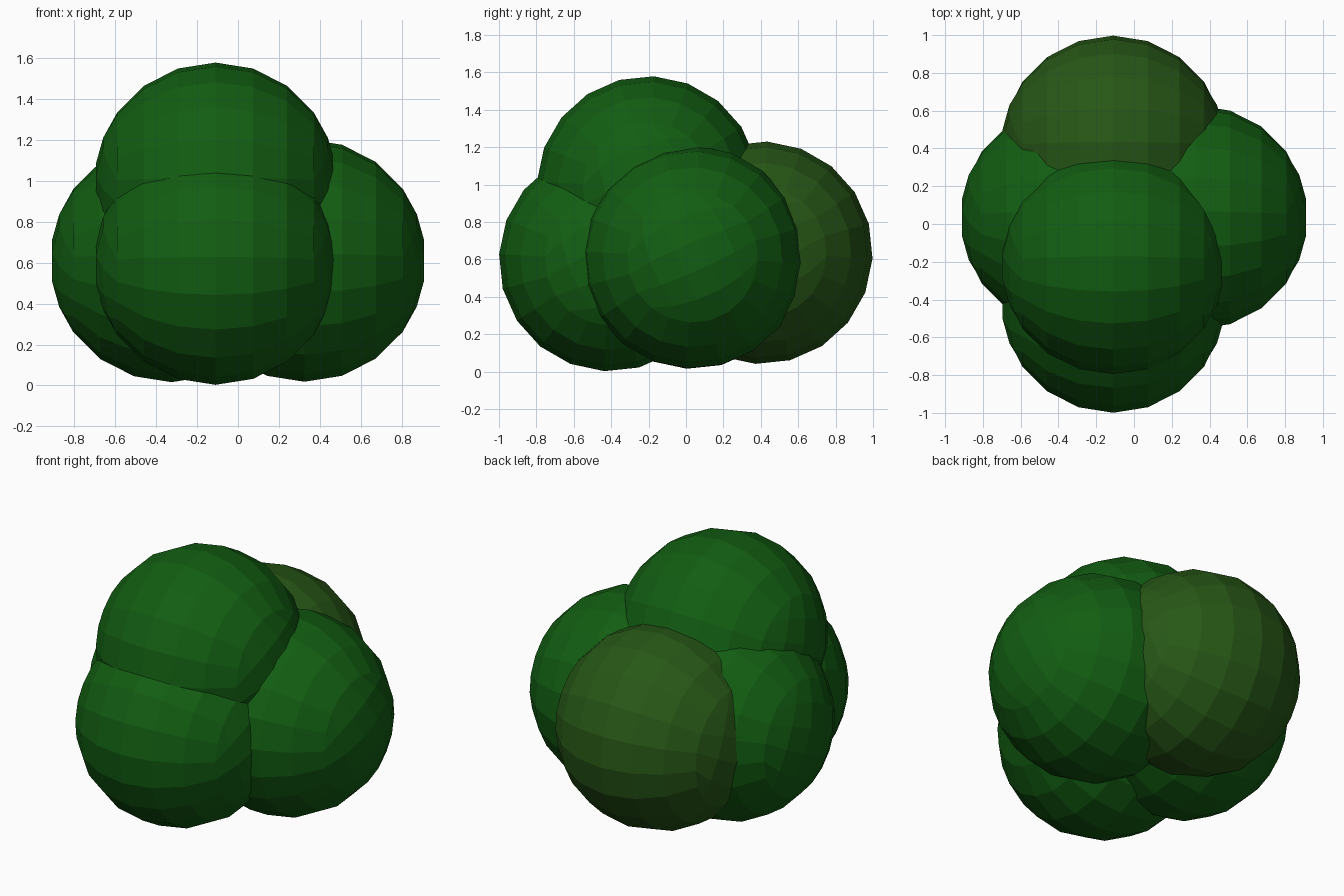
import bpy, bmesh
from math import sin, cos, pi, radians, sqrt

if "Cube" in bpy.data.objects:
    bpy.data.objects.remove(bpy.data.objects["Cube"])

SEGMENTS = 20
CAP = radians(36)      # angular radius of the gridded end caps
TILT = radians(24)     # turn of the grid around the x axis


def on_sphere(side, p, q):
    """Unit sphere point on the given x side, with tilted (p, q) in the yz plane."""
    return (side * sqrt(max(0, 1 - p * p - q * q)),
            p * cos(TILT) - q * sin(TILT), p * sin(TILT) + q * cos(TILT))


def add_band_vert(bm, i, j):
    theta = CAP + radians(18) * i
    phi = -pi / 4 + 2 * pi * j / SEGMENTS
    side = 1 if cos(theta) >= 0 else -1
    return bm.verts.new(on_sphere(side, sin(theta) * cos(phi), sin(theta) * sin(phi)))


def add_cap_vert(bm, side, i, j):
    u, v, k = i / 2.5 - 1, j / 2.5 - 1, pi / 4
    p = u * cos(k * v) + sin(k * u) - u * sin(k)
    q = v * cos(k * u) + sin(k * v) - v * sin(k)
    return bm.verts.new(on_sphere(side, sin(CAP) * p, sin(CAP) * q))


def fill(bm, rows, wrap=False):
    for a, b in zip(rows, rows[1:]):
        n = len(a)
        for j in range(n if wrap else n - 1):
            bm.faces.new((a[j], a[(j + 1) % n], b[(j + 1) % n], b[j]))


def ball_mesh(name, color):
    bm = bmesh.new()
    # bands around the x axis, closed by a grid of quads at each end
    fill(bm, [[add_band_vert(bm, i, j) for j in range(SEGMENTS)] for i in range(7)], True)
    for side in (1, -1):
        fill(bm, [[add_cap_vert(bm, side, i, j) for j in range(6)] for i in range(6)])
    bmesh.ops.remove_doubles(bm, verts=bm.verts[:], dist=0.001)
    bmesh.ops.recalc_face_normals(bm, faces=bm.faces[:])
    mesh = bpy.data.meshes.new(name)
    bm.to_mesh(mesh)
    bm.free()
    mat = bpy.data.materials.new(name)
    mat.diffuse_color = (*color, 1)
    mat.use_nodes = True
    mat.node_tree.nodes["Principled BSDF"].inputs["Base Color"].default_value = mat.diffuse_color
    mesh.materials.append(mat)
    return mesh


green = ball_mesh("green_foliage", (0.006, 0.11, 0.006))
olive = ball_mesh("olive_foliage", (0.02, 0.095, 0.008))

# Overlapping foliage clumps of the bush
for name, mesh, loc in (
    ("front_clump", green, (-0.11, -0.405, 0.597)),
    ("right_clump", green, (0.325, 0.035, 0.612)),
    ("left_clump", green, (-0.325, 0.035, 0.61)),
    ("top_clump", green, (-0.11, -0.203, 0.985)),
    ("back_clump", olive, (-0.11, 0.403, 0.636)),
):
    ob = bpy.data.objects.new(name, mesh)
    ob.location = loc
    ob.scale = (0.595,) * 3
    bpy.context.collection.objects.link(ob)
